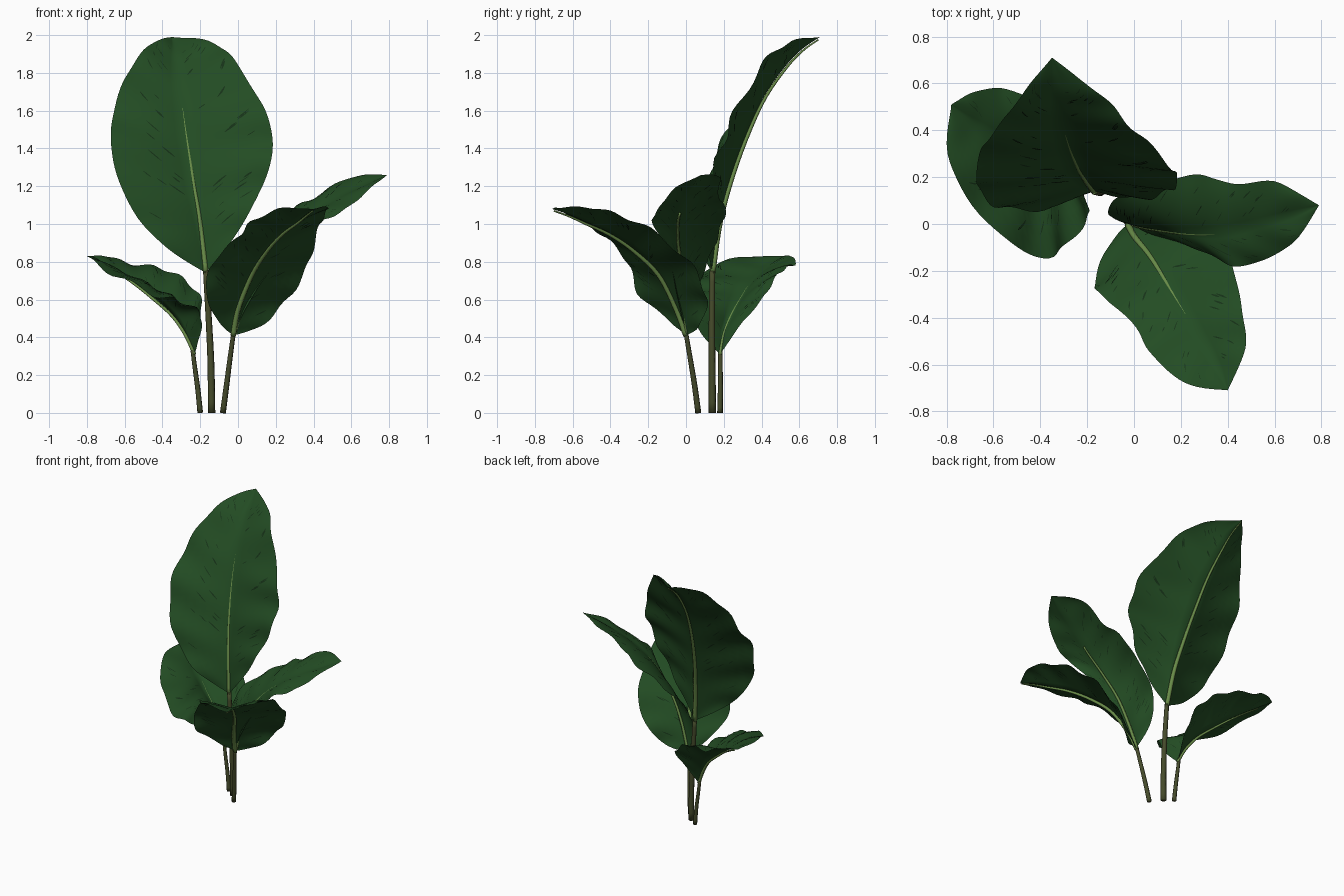
import bpy, bmesh, math, random
from mathutils import Vector

if "Cube" in bpy.data.objects:
    bpy.data.objects.remove(bpy.data.objects["Cube"])

random.seed(4)


def mat(name, rgb):
    m = bpy.data.materials.new(name)
    m.diffuse_color = (*rgb, 1)
    m.use_nodes = True
    m.node_tree.nodes["Principled BSDF"].inputs["Base Color"].default_value = m.diffuse_color
    return m


LEAF = mat("leaf green", (0.0165, 0.072, 0.017))
RIB = mat("rib yellow green", (0.14, 0.26, 0.065))
STEM = mat("stem olive", (0.060, 0.070, 0.024))
VEIN = mat("vein dark green", (0.008, 0.032, 0.009))


def finish(bm, name, material):
    me = bpy.data.meshes.new(name)
    bm.to_mesh(me)
    bm.free()
    me.materials.append(material)
    for p in me.polygons:
        p.use_smooth = True
    ob = bpy.data.objects.new(name, me)
    bpy.context.collection.objects.link(ob)
    return ob


def spline(pts, t):
    """Catmull-Rom through evenly spaced stations, t in 0..1."""
    n = len(pts) - 1
    t = min(max(t, 0), 1) * n
    i = min(int(t), n - 1)
    f = t - i
    p = [Vector(pts[min(max(k, 0), n)]) for k in (i - 1, i, i + 1, i + 2)]
    return 0.5 * (2 * p[1] + (p[2] - p[0]) * f
                  + (2 * p[0] - 5 * p[1] + 4 * p[2] - p[3]) * f * f
                  + (3 * p[1] - p[0] - 3 * p[2] + p[3]) * f ** 3)


def tube(name, path, radii, material, sides=8):
    bm = bmesh.new()
    rings = []
    for i, p in enumerate(path):
        d = (path[min(i + 1, len(path) - 1)] - path[max(i - 1, 0)]).normalized()
        a = d.cross(Vector((0.6, 0.8, 0.0))).normalized()
        b = d.cross(a)
        rings.append([bm.verts.new(p + radii[i] * (a * math.cos(k * math.tau / sides)
                                                   + b * math.sin(k * math.tau / sides)))
                      for k in range(sides)])
    for r0, r1 in zip(rings, rings[1:]):
        for k in range(sides):
            j = (k + 1) % sides
            bm.faces.new((r0[k], r0[j], r1[j], r1[k]))
    bm.faces.new(rings[0])
    bm.faces.new(rings[-1])
    bmesh.ops.recalc_face_normals(bm, faces=bm.faces)
    return finish(bm, name, material)


class Leaf:
    """Blade spanned between a midrib and two edges that meet at both ends."""

    def __init__(self, name, mid, left, right, bulge, dashes, rib=1.0, rib_end=0.97):
        self.name, self.mid, self.bulge = name, mid, bulge
        self.left = [mid[0]] + left + [mid[-1]]
        self.right = [mid[0]] + right + [mid[-1]]
        self.phase = random.random() * 6
        self.blade()
        self.rib(rib, rib_end)
        self.veins(dashes)

    def normal(self, t):
        t = min(max(t, 0.05), 0.95)
        across = spline(self.right, t) - spline(self.left, t)
        along = spline(self.mid, t + 0.02) - spline(self.mid, t - 0.02)
        return across.cross(along).normalized()

    def point(self, t, u):
        """u runs from -1 at the left edge to 1 at the right edge."""
        a = abs(u)
        m = spline(self.mid, t)
        e = spline(self.left if u < 0 else self.right, t)
        w = (e - m).length
        ripple = 0.035 * w * a * math.sin(38 * t - 5 * a + self.phase + (u > 0) * 2)
        return m.lerp(e, a) + self.normal(t) * (self.bulge * w * 4 * a * (1 - a) + ripple)

    def blade(self, nt=48, nu=14):
        bm = bmesh.new()
        g = [[bm.verts.new(self.point(i / nt, 2 * j / nu - 1)) for j in range(nu + 1)]
             for i in range(nt + 1)]
        for i in range(nt):
            for j in range(nu):
                bm.faces.new((g[i][j], g[i][j + 1], g[i + 1][j + 1], g[i + 1][j]))
        bmesh.ops.remove_doubles(bm, verts=bm.verts, dist=0.0005)
        finish(bm, self.name + "_blade", LEAF)

    def rib(self, scale, end, n=30):
        # shows on both faces near the stem, only underneath towards the tip
        path, radii = [], []
        for i in range(n + 1):
            t = end * i / n
            r = scale * (0.012 * (1 - t) + 0.004)
            path.append(spline(self.mid, t) - self.normal(t) * r * 1.7 * t)
            radii.append(r)
        tube(self.name + "_midrib", path, radii, RIB, 6)

    def veins(self, count):
        # thin dark dashes slanting along the side veins, on both faces
        bm = bmesh.new()
        for _ in range(count):
            t0, s = random.uniform(0.15, 0.85), random.choice((-1, 1))
            u0 = random.uniform(0.12, 0.75)
            length, wid = random.uniform(0.08, 0.2), random.uniform(0.0015, 0.004)
            for side in (-1, 1):
                rows = []
                for k in range(5):
                    f = k / 4
                    t, u = t0 + 0.25 * length * f, s * (u0 + length * f)
                    off = self.normal(t) * 0.0035 * side
                    h = wid * math.sin(math.pi * (0.08 + 0.84 * f))
                    rows.append([bm.verts.new(self.point(t + q * h, u) + off) for q in (-1, 1)])
                for a, b in zip(rows, rows[1:]):
                    bm.faces.new((a[0], a[1], b[1], b[0]))
        finish(bm, self.name + "_vein_marks", VEIN)


# Tall leaf at the back
Leaf("tall_leaf",
     [(-.17, .14, .74), (-.20, .175, 1.0), (-.235, .23, 1.22), (-.27, .31, 1.45),
      (-.30, .41, 1.67), (-.325, .53, 1.84), (-.335, .62, 1.93), (-.35, .71, 1.99)],
     [(-.41, .06, .90), (-.59, .08, 1.13), (-.67, .17, 1.40), (-.65, .32, 1.63),
      (-.56, .44, 1.84), (-.45, .59, 1.96)],
     [(-.02, .11, .93), (.10, .12, 1.14), (.18, .17, 1.36), (.155, .25, 1.57),
      (.0, .40, 1.84), (-.13, .54, 1.96)], 0.03, 50)

# Leaf leaning to the front
Leaf("front_leaf",
     [(-.025, .0, .41), (0, -.05, .55), (.07, -.14, .73), (.15, -.27, .86),
      (.23, -.40, .95), (.31, -.53, 1.01), (.36, -.62, 1.05), (.40, -.71, 1.08)],
     [(.12, .07, .46), (.26, .11, .60), (.37, .03, .78), (.42, -.17, .96),
      (.46, -.36, 1.05), (.475, -.53, 1.09)],
     [(-.10, -.08, .48), (-.17, -.25, .63), (-.13, -.31, .80), (0, -.43, .93),
      (.07, -.55, 1.01), (.22, -.68, 1.08)], 0.035, 36)

# Leaf leaning to the right
Leaf("right_leaf",
     [(-.02, .005, .42), (.04, -.015, .60), (.12, -.03, .77), (.24, -.045, .92),
      (.38, -.04, 1.04), (.53, 0, 1.14), (.68, .04, 1.21), (.79, .08, 1.26)],
     [(-.11, .05, .64), (-.05, .13, .83), (.12, .18, .97), (.29, .21, 1.08),
      (.42, .17, 1.15), (.60, .18, 1.25)],
     [(.045, -.035, .56), (.16, -.07, .74), (.30, -.12, .90), (.43, -.18, 1.01),
      (.56, -.15, 1.07), (.69, -.07, 1.18)], 0.07, 45, 0.75, 0.6)

# Low leaf leaning to the left
Leaf("left_leaf",
     [(-.23, .18, .31), (-.28, .20, .42), (-.35, .24, .52), (-.45, .29, .61),
      (-.55, .34, .69), (-.64, .40, .75), (-.71, .45, .79), (-.78, .51, .83)],
     [(-.20, .08, .42), (-.20, .02, .53), (-.30, -.10, .58), (-.42, -.14, .62),
      (-.64, .02, .72), (-.79, .27, .82)],
     [(-.20, .30, .48), (-.20, .41, .61), (-.29, .47, .71), (-.42, .53, .77),
      (-.57, .58, .79), (-.69, .56, .83)], 0.06, 40, 0.7, 0.85)

# Stems
for name, pts, r in (
        ("tall_stem", [(-.14, .14, 0), (-.143, .138, .25), (-.155, .137, .5), (-.17, .14, .75)], .020),
        ("front_stem", [(-.08, .065, 0), (-.06, .045, .15), (-.042, .022, .29), (-.024, 0, .42)], .016),
        ("left_stem", [(-.20, .18, 0), (-.212, .182, .12), (-.227, .182, .23), (-.24, .182, .33)], .015)):
    path = [spline(pts, i / 10) for i in range(11)]
    tube(name, path, [r * (1 - .025 * i) for i in range(11)], STEM)
